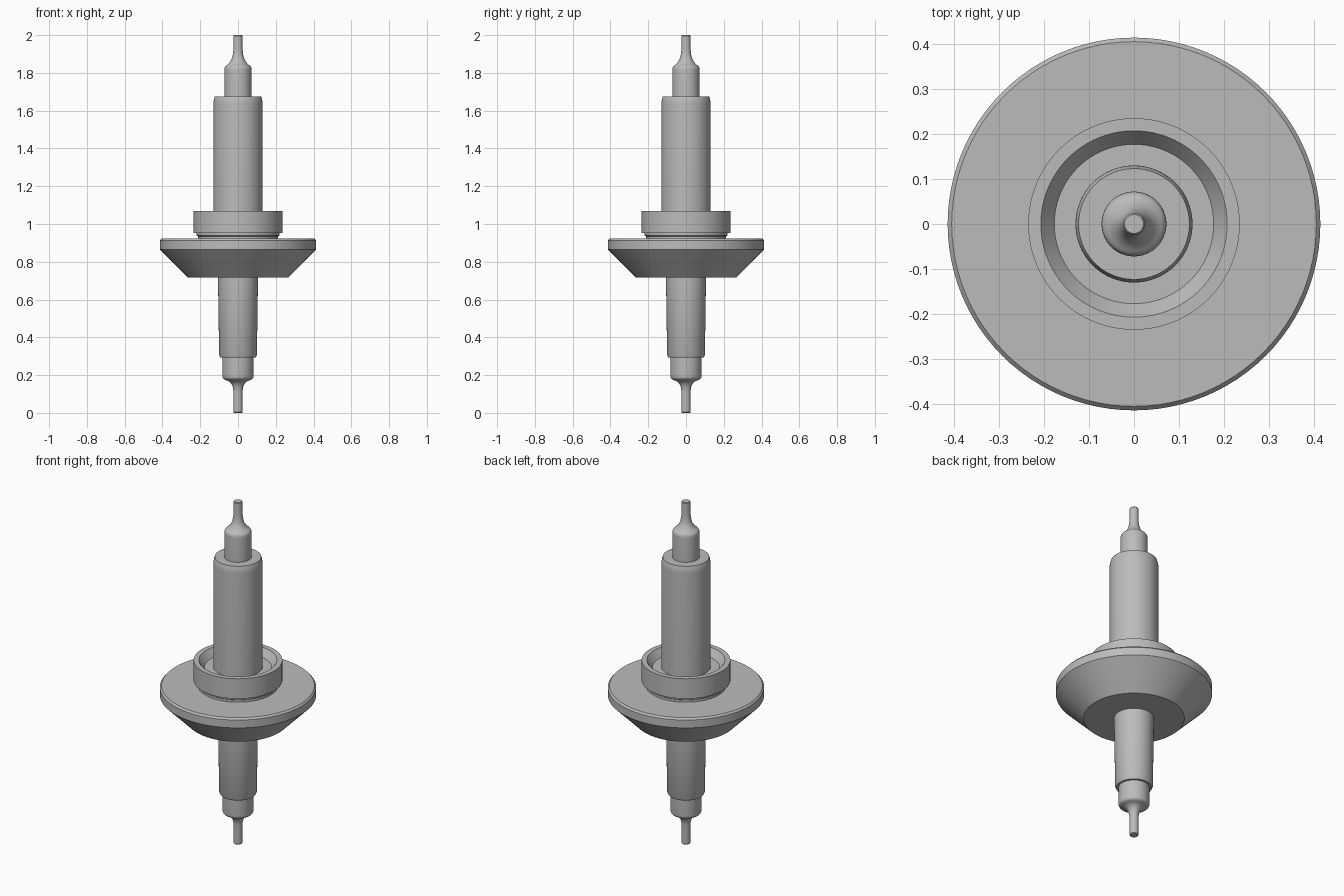
import bpy, bmesh, math
from mathutils import Vector
from mathutils.geometry import interpolate_bezier

cube = bpy.data.objects.get("Cube")
if cube:
    bpy.data.objects.remove(cube, do_unlink=True)

SEGMENTS = 96

grey = bpy.data.materials.new("satin_grey")
grey.use_nodes = True
colour = (0.5, 0.5, 0.5, 1)
grey.diffuse_color = colour
grey.node_tree.nodes["Principled BSDF"].inputs["Base Color"].default_value = colour


def flare(start, handle_a, handle_b, end, steps=12):
    """Smooth curved stretch of a profile, as (radius, height) pairs."""
    points = [Vector((r, 0, z)) for r, z in (start, handle_a, handle_b, end)]
    return [(p.x, p.z) for p in interpolate_bezier(*points, steps)]


def turn(name, profile):
    """Spin a (radius, height) profile about the z axis, bottom to top."""
    bm = bmesh.new()
    verts = [bm.verts.new((r, 0, z)) for r, z in profile]
    edges = [bm.edges.new(pair) for pair in zip(verts, verts[1:])]
    bmesh.ops.spin(bm, geom=verts + edges, cent=(0, 0, 0), axis=(0, 0, 1),
                   angle=math.tau, steps=SEGMENTS)
    bmesh.ops.remove_doubles(bm, verts=bm.verts, dist=0.00005)
    bmesh.ops.recalc_face_normals(bm, faces=bm.faces)
    mesh = bpy.data.meshes.new(name)
    bm.to_mesh(mesh)
    bm.free()
    mesh.materials.append(grey)
    obj = bpy.data.objects.new(name, mesh)
    bpy.context.collection.objects.link(obj)
    bpy.ops.object.select_all(action='DESELECT')
    obj.select_set(True)
    bpy.context.view_layer.objects.active = obj
    bpy.ops.object.shade_smooth_by_angle(angle=math.radians(28))


# Lower pivot: thin pin flaring out to a short cylinder
turn("lower_pivot",
     [(0, 0), (0.021, 0), (0.024, 0.004)]
     + flare((0.024, 0.11), (0.026, 0.15), (0.04, 0.167), (0.066, 0.174))
     + flare((0.066, 0.174), (0.076, 0.177), (0.082, 0.183), (0.082, 0.195), 6)
     + [(0.082, 0.3), (0, 0.3)])

# Lower shaft, slightly tapered, with a bevelled end
turn("lower_shaft",
     [(0, 0.292), (0.094, 0.292), (0.1, 0.304), (0.106, 0.72), (0, 0.72)])

# Conical flange with a narrow rim
turn("flange",
     [(0, 0.717), (0.267, 0.717), (0.414, 0.866), (0.414, 0.912),
      (0.405, 0.922), (0, 0.922)])

# Grooved neck and dished collar
turn("collar",
     [(0, 0.915), (0.212, 0.915), (0.212, 0.935), (0.22, 0.94), (0.22, 0.953),
      (0.235, 0.953), (0.235, 1.07), (0.207, 1.07), (0.177, 1.03), (0, 1.03)])

# Main barrel with a softened top shoulder
turn("upper_barrel",
     [(0, 1.02), (0.13, 1.02), (0.13, 1.635)]
     + flare((0.13, 1.635), (0.13, 1.65), (0.127, 1.662), (0.123, 1.675), 6)
     + [(0, 1.675)])

# Upper pivot: cylinder narrowing to a thin pin
turn("upper_pivot",
     [(0, 1.66), (0.072, 1.66), (0.072, 1.815)]
     + flare((0.072, 1.815), (0.072, 1.832), (0.066, 1.836), (0.058, 1.842), 7)
     + flare((0.058, 1.842), (0.036, 1.86), (0.025, 1.885), (0.024, 1.935))
     + [(0.024, 1.996), (0.021, 2), (0, 2)])
